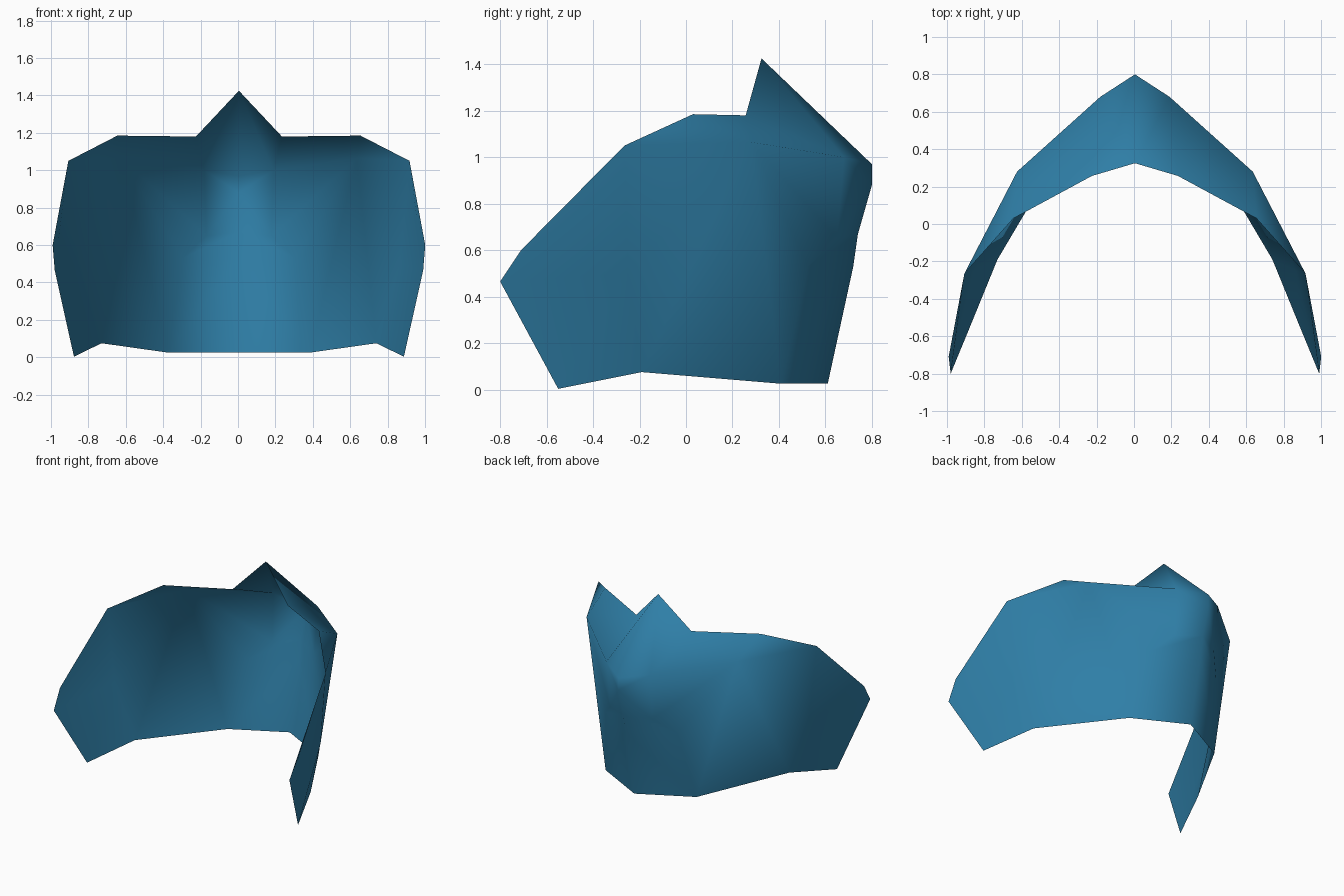
import bpy, bmesh

if "Cube" in bpy.data.objects:
    bpy.data.objects.remove(bpy.data.objects["Cube"])

# one cloth colour
mat = bpy.data.materials.new("teal blue cloth")
mat.diffuse_color = (0.028, 0.21, 0.385, 1)
mat.use_nodes = True
mat.node_tree.nodes["Principled BSDF"].inputs["Base Color"].default_value = mat.diffuse_color

# half of the bent sheet, rows from the top rim down to the hem (x, y, z)
rows = {
    "T": [(0, .325, 1.425), (.23, .257, 1.18), (.65, .03, 1.185), (.912, -.265, 1.05), (.996, -.71, .60)],  # top rim
    "R": [(0, .80, .97), (.185, .68, 1.0), (.63, .28, 1.065)],                                       # fold below the rim
    "N": [(0, .80, .88)],                                                                           # nose tip
    "M": [(0, .74, .67), (.175, .65, .65)],                                                         # nose base
    "L": [(0, .72, .53), (.30, .525, .53), (.86, -.25, .50), (.985, -.80, .465)],                    # cheek line
    "B": [(0, .61, .025), (.38, .41, .025), (.735, -.19, .075), (.882, -.55, .003)],                 # hem
}
panels = """T0 T1 R1 R0|T1 T2 R2 R1|T2 T3 R2|R2 T3 L2|T3 T4 L3 L2|R0 R1 N0|N0 R1 M1 M0|
R1 R2 M1|M1 R2 L1|M0 M1 L1 L0|L0 L1 B1 B0|L1 R2 B1|R2 B2 B1|R2 L2 B2|L2 L3 B3 B2"""

bm = bmesh.new()
verts = {f"{k}{i}": bm.verts.new(p) for k, pts in rows.items() for i, p in enumerate(pts)}
for panel in panels.split("|"):
    bm.faces.new([verts[n] for n in panel.split()])

# mirror the half sheet across x = 0 and weld the centre seam
half = bm.verts[:] + bm.edges[:] + bm.faces[:]
bmesh.ops.mirror(bm, geom=half, axis="X", merge_dist=0.001)
bmesh.ops.remove_doubles(bm, verts=bm.verts, dist=0.001)
bmesh.ops.recalc_face_normals(bm, faces=bm.faces)
bmesh.ops.translate(bm, verts=bm.verts, vec=(0.005, 0, 0))
# the outside of the sheet points to the back (+y)
bm.normal_update()
if sum(f.normal.y * f.calc_area() for f in bm.faces) < 0:
    bmesh.ops.reverse_faces(bm, faces=bm.faces)

mesh = bpy.data.meshes.new("face_cover")
bm.to_mesh(mesh)
bm.free()
mesh.materials.append(mat)
face_cover = bpy.data.objects.new("face_cover", mesh)
bpy.context.collection.objects.link(face_cover)
for p in mesh.polygons:
    p.use_smooth = True
